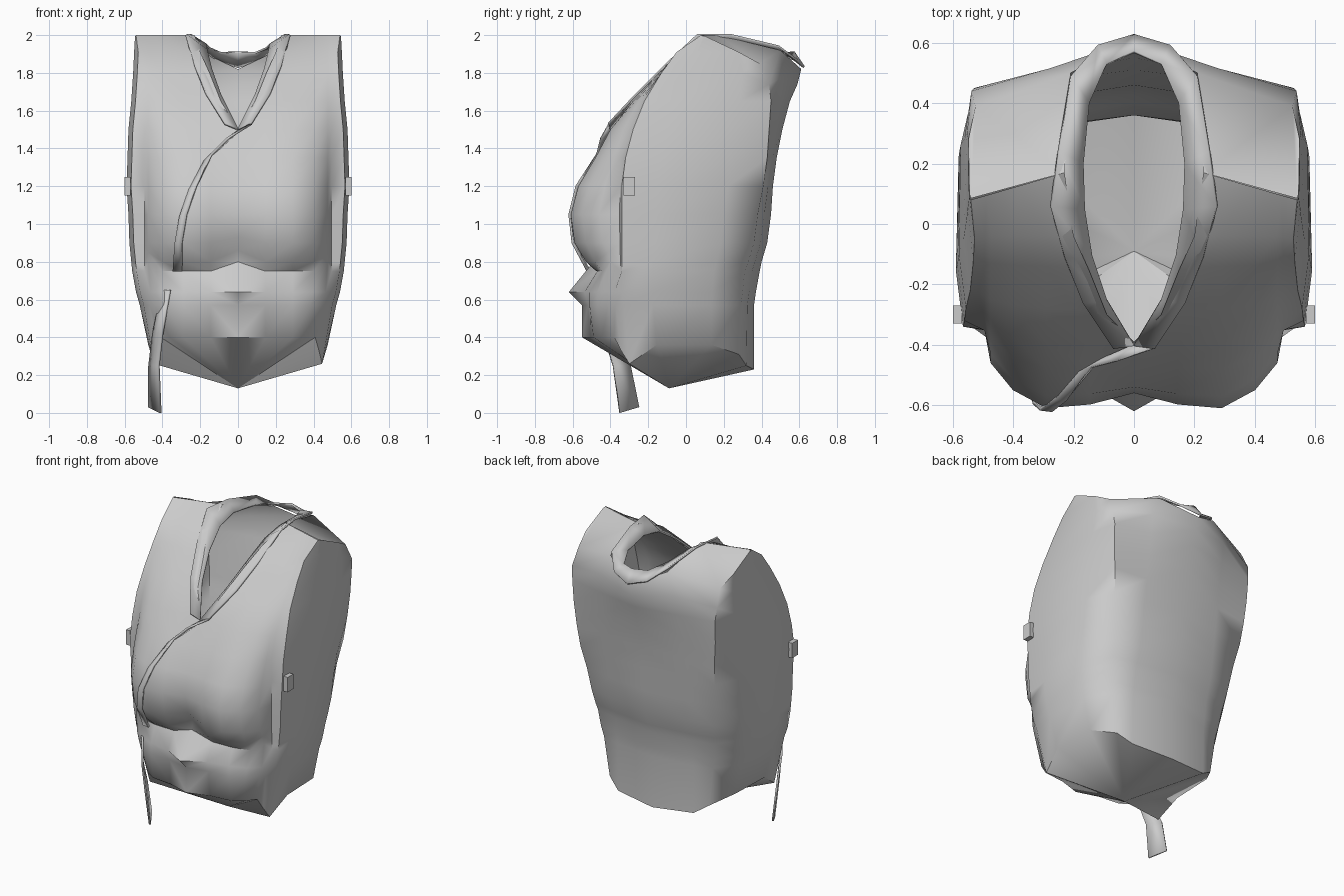
import bpy, math
from mathutils import Vector

if "Cube" in bpy.data.objects:
    bpy.data.objects.remove(bpy.data.objects["Cube"])


def mix(a, b, t):
    return a + (b - a) * t


def make(name, verts, faces, mirror=False, angle=55):
    me = bpy.data.meshes.new(name)
    me.from_pydata([tuple(v) for v in verts], [], faces)
    me.update()
    ob = bpy.data.objects.new(name, me)
    bpy.context.collection.objects.link(ob)
    bpy.ops.object.select_all(action='DESELECT')
    ob.select_set(True)
    bpy.context.view_layer.objects.active = ob
    bpy.ops.object.shade_smooth_by_angle(angle=math.radians(angle))
    if mirror:
        m = ob.modifiers.new("mirror", 'MIRROR')
        m.merge_threshold = 0.002
    return ob


def ribbon(name, pairs, thick=0.012):
    """Flat band between two edge paths: (x, y, z, dx, dy, dz) rows."""
    verts, faces = [], []
    for p in pairs:
        a, d = Vector(p[:3]), Vector(p[3:])
        verts += [a, a + d]
    for i in range(len(pairs) - 1):
        k = 2 * i
        faces.append((k, k + 1, k + 3, k + 2))
    ob = make(name, verts, faces)
    s = ob.modifiers.new("thickness", 'SOLIDIFY')
    s.thickness, s.offset = thick, 0
    return ob


# Body half: z, neck half-width, half-width, front y at centre / bust / bust edge / side, back y at side / centre
ROWS = [
    (.40, 0, .475, -.55, -.49, -.38, -.30, .28, .36),
    (.57, 0, .520, -.55, -.51, -.41, -.33, .29, .36),
    (.64, 0, .540, -.62, -.51, -.41, -.34, .30, .37),
    (.75, 0, .560, -.49, -.47, -.40, -.34, .31, .39),
    (.80, 0, .565, -.48, -.53, -.41, -.34, .33, .40),
    (.90, 0, .575, -.53, -.59, -.44, -.34, .36, .43),
    (1.05, 0, .580, -.56, -.61, -.46, -.34, .38, .45),
    (1.20, 0, .590, -.54, -.57, -.43, -.34, .41, .46),
    (1.35, 0, .585, -.46, -.48, -.38, -.32, .43, .48),
    (1.50, 0, .580, -.39, -.40, -.33, -.28, .44, .51),
    (1.65, .09, .565, -.30, -.28, -.25, -.22, .45, .55),
    (1.80, .15, .555, -.15, -.14, -.13, -.13, .44, .59),
    (1.91, .20, .550, -.04, -.04, -.04, -.05, .39, .61),
]
verts = []
for z, x0, w, yc, yb, ye, ysf, ysb, ybc in ROWS:
    x4 = min(.475, .86 * w)
    back = mix(.78, .97, min(1, max(0, (z - .9) / .9)))   # back corner rounder at the waist
    recess = .9 if .7 < z < 1.3 else .45                  # step beside the bust
    verts += [Vector(p) for p in (
        (x0, yc, z), (mix(x0, .29, .5), mix(yc, yb, .75), z), (.29, yb, z),
        (mix(.29, x4, .6), mix(yb, ye, .4), z), (x4, ye, z),
        (x4 + .02, mix(ye, ysf, recess), z), (.96 * w, ysf, z),
        (w, mix(ysf, ysb, .25), z), (mix(back, 1, .9) * w, mix(ysf, ysb, .75), z),
        (back * w, ysb, z), (.28, mix(ysb, ybc, .5), z), (0, ybc, z))]
N = 12
last = (len(ROWS) - 1) * N
# Uneven hem, arched bust underside and shaped back neckline
for c, z in {5: .33, 6: .26, 7: .36, 8: .36, 9: .31, 10: .25, 11: .23}.items():
    verts[c].z = z
verts[6].x = .445
for r, dz in ((3, .05), (4, .06), (5, .03)):
    verts[r * N].z += dz
for r in (3, 4):
    verts[r * N + 4].z += .05
for c, z in {8: 1.91, 9: 1.85, 10: 1.92, 11: 1.82}.items():
    verts[last + c].z = z
for c, z in {9: 1.74, 10: 1.78, 11: 1.74}.items():
    verts[last - N + c].z = z
verts[last + 9].x = .525
verts[last + 10].x = .21
# Shoulder ridge where front and back meet
for i in range(7):
    verts.append(Vector((mix(.23, .54, i / 6), mix(.17, .08, i / 6), 2.0)))
verts += [Vector(p) for p in ((.545, .09, 1.995), (.545, .10, 1.995),
                              (.54, .085, 2.0), (.23, .17, 2.0))]
faces = []
for r in range(len(ROWS)):
    for c in range(N - 1):
        if r == len(ROWS) - 1 and c == N - 2:
            continue
        a = r * N + c
        faces.append((a, a + 1, a + N + 1, a + N))
# Pointed underside
verts.append(Vector((0, -.09, .13)))
apex = len(verts) - 1
faces += [(apex, c + 1, c) for c in range(N - 1)]
make("vest_body", verts, faces, mirror=True)

# Collar band around the neck
half = [
    (0, .57, 1.91, 0, .055, -.08),
    (.09, .53, 1.905, .03, .06, -.04),
    (.15, .40, 1.93, .06, .09, .01),
    (.17, .20, 1.95, .08, .04, .05),
    (.165, .05, 1.92, .11, .01, .08),
    (.14, -.10, 1.82, .09, -.01, .02),
    (.09, -.25, 1.68, .08, -.01, .01),
    (0, -.40, 1.50, .07, -.01, .03),
]
left = [(-p[0], p[1], p[2], -p[3], p[4], p[5]) for p in half[:0:-1]]
ribbon("collar_band", left + half)

# Wrap edge crossing the bust, then the hanging tie
ribbon("wrap_edge", [
    (0, -.40, 1.49, .07, -.01, .04),
    (-.10, -.445, 1.40, .04, -.01, .05),
    (-.18, -.485, 1.33, .04, .01, .04),
    (-.26, -.575, 1.18, .04, -.005, .02),
    (-.31, -.612, 1.04, .04, -.005, .01),
    (-.335, -.590, .90, .04, -.01, 0),
    (-.345, -.51, .75, .05, -.01, 0),
])
ribbon("hanging_tie", [
    (-.36, -.50, .65, -.04, .05, 0),
    (-.40, -.44, .42, -.05, .07, 0),
    (-.42, -.385, .25, -.05, .09, 0),
    (-.41, -.35, 0, -.06, .10, .03),
])

# Small side fastenings on the front seam
for s in (-1, 1):
    bpy.ops.mesh.primitive_cube_add(size=1, location=(s * .585, -.30, 1.2))
    knot = bpy.context.object
    knot.name = "side_fastening"
    knot.scale = (.03, .06, .10)
